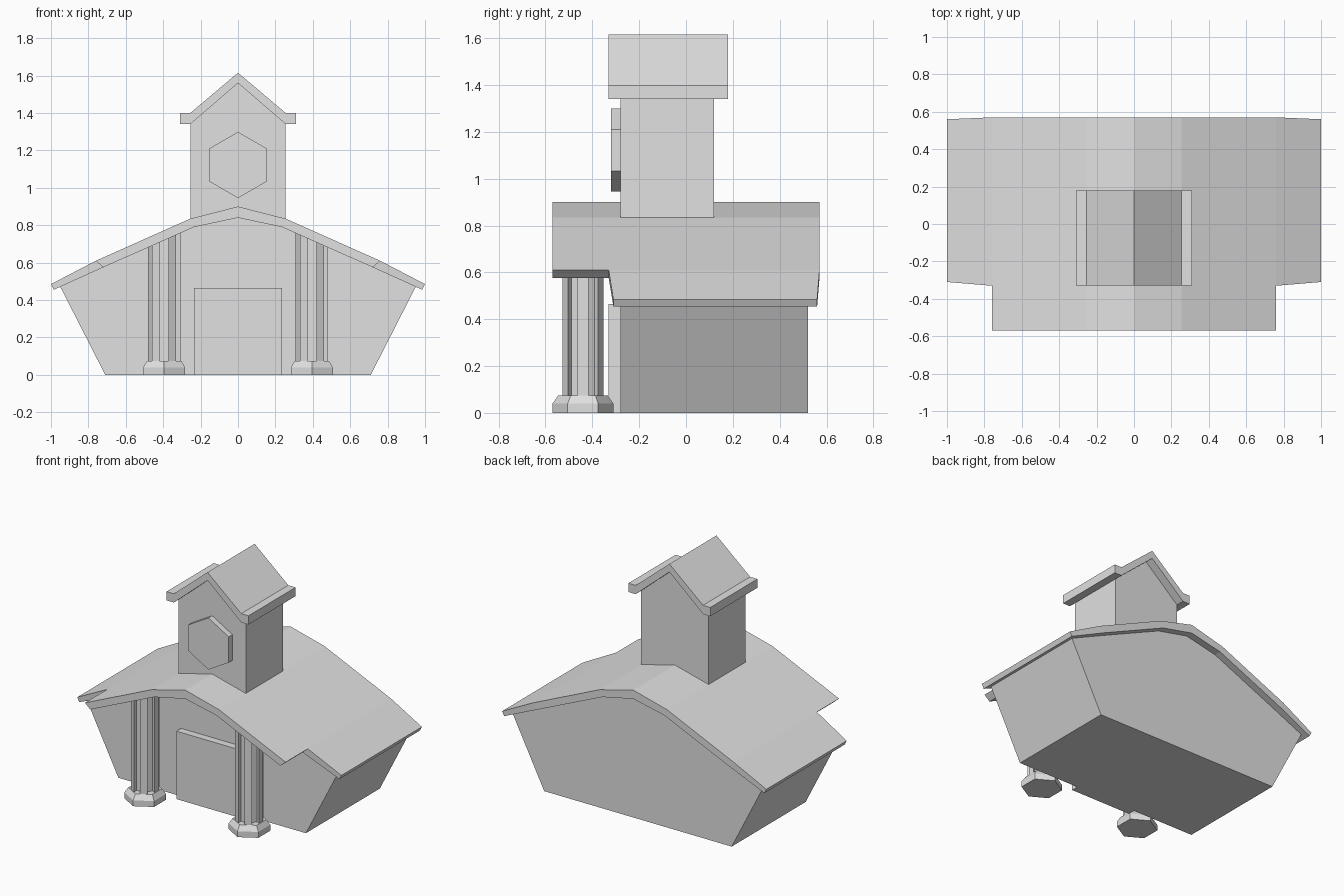
import bpy, bmesh, math
from mathutils import Vector

if "Cube" in bpy.data.objects:
    bpy.data.objects.remove(bpy.data.objects["Cube"], do_unlink=True)

GREY = (0.75, 0.75, 0.75, 1)
stone = bpy.data.materials.new("pale_grey")
stone.use_nodes = True
stone.diffuse_color = GREY
stone.node_tree.nodes["Principled BSDF"].inputs["Base Color"].default_value = GREY


def finish(bm, name):
    bmesh.ops.recalc_face_normals(bm, faces=bm.faces[:])
    mesh = bpy.data.meshes.new(name)
    bm.to_mesh(mesh)
    bm.free()
    mesh.materials.append(stone)
    obj = bpy.data.objects.new(name, mesh)
    bpy.context.collection.objects.link(obj)
    return obj


def mirrored(half):
    """Full outline from its right half, skipping points on the centre line."""
    return half + [(-x, z) for x, z in reversed(half) if x != 0]


def prism(name, outline, front, back):
    """Extrude an x-z outline from front to back along y."""
    bm = bmesh.new()
    a = [bm.verts.new((x, front, z)) for x, z in outline]
    b = [bm.verts.new((x, back, z)) for x, z in outline]
    bm.faces.new(a)
    bm.faces.new(b[::-1])
    for i in range(len(a)):
        j = (i + 1) % len(a)
        bm.faces.new((a[j], a[i], b[i], b[j]))
    return finish(bm, name)


def extrude_y(bm, faces, dy):
    """Pull faces along y and return the moved faces."""
    new = bmesh.ops.extrude_face_region(bm, geom=faces, use_keep_orig=True)["geom"]
    for v in new:
        if isinstance(v, bmesh.types.BMVert):
            v.co.y += dy
    return [f for f in new if isinstance(f, bmesh.types.BMFace)]


# Main hall, flaring outward to the eaves
prism("hall_walls", mirrored([(0.71, 0), (0.95, 0.47), (0.72, 0.585), (0.235, 0.8), (0, 0.85)]),
      -0.28, 0.52)

# Main roof: curved slab, with the middle pulled forward as a porch
top = [(1, 0.485), (0.76, 0.61), (0.255, 0.835), (0, 0.9)]
under = [(0.985, 0.455), (0.72, 0.575), (0.235, 0.79), (0, 0.84)]
bm = bmesh.new()
rows = [[bm.verts.new((x, 0.57, z)) for x, z in mirrored(r)] for r in (top, under)]
strip = [bm.faces.new((rows[0][i], rows[0][i + 1], rows[1][i + 1], rows[1][i]))
         for i in range(len(rows[0]) - 1)]
middle = extrude_y(bm, strip, -0.9)
porch = [f for f in middle if abs(f.calc_center_median().x) < 0.75]
extrude_y(bm, porch, -0.24)
bmesh.ops.delete(bm, geom=porch, context='FACES_ONLY')
for v in bm.verts:
    if abs(v.co.x) > 0.9:
        v.co.y += 0.02 if v.co.y < 0 else -0.01
finish(bm, "hall_roof")

# Bell tower and its gabled roof
prism("tower_walls", mirrored([(0.255, 0.8), (0.255, 1.36), (0, 1.58)]), -0.28, 0.12)
prism("tower_roof", mirrored([(0, 1.56), (0.255, 1.34), (0.31, 1.34), (0.31, 1.4), (0.255, 1.4)])[:5]
      + [(0, 1.615)] + [(-0.255, 1.4), (-0.31, 1.4), (-0.31, 1.34), (-0.255, 1.34)], -0.33, 0.18)

# Hexagonal tower plaque and front door
hexagon = [(0.177 * math.sin(math.radians(a)), 1.122 + 0.177 * math.cos(math.radians(a)))
           for a in range(0, 360, 60)]
prism("tower_plaque", hexagon, -0.32, -0.27)
prism("front_door", mirrored([(0.235, 0), (0.235, 0.465)]), -0.33, -0.27)


def loft(name, rings):
    bm = bmesh.new()
    loops = [[bm.verts.new(p) for p in ring] for ring in rings]
    bm.faces.new(loops[0][::-1])
    bm.faces.new(loops[-1])
    for a, b in zip(loops, loops[1:]):
        for i in range(len(a)):
            j = (i + 1) % len(a)
            bm.faces.new((a[i], a[j], b[j], b[i]))
    return finish(bm, name)


def polar(radius, degrees):
    t = math.radians(degrees)
    return Vector((radius * math.cos(t), radius * math.sin(t), 0))


# Fluted columns: six ridges with square grooves, tops cut to the roof slope
flutes = []
for g in range(30, 390, 60):
    inset = polar(0.03, g)
    lo, hi = polar(0.0906, g - 15), polar(0.0906, g + 15)
    flutes += [lo, lo - inset, hi - inset, hi]

for side, label in ((1, "left"), (-1, "right")):
    centre = Vector((0.395 * side, -0.44, 0))
    base = [[centre + polar(r, 30 + 60 * i) + Vector((0, 0, z)) for i in range(6)]
            for r, z in ((0.13, 0), (0.13, 0.04), (0.105, 0.075))]
    loft(label + "_column_base", base)
    foot = [centre + p + Vector((0, 0, 0.07)) for p in flutes]
    head = [Vector((p.x, p.y, 0.738 - 0.443 * (abs(p.x) - 0.395))) for p in foot]
    loft(label + "_column", [foot, head])
